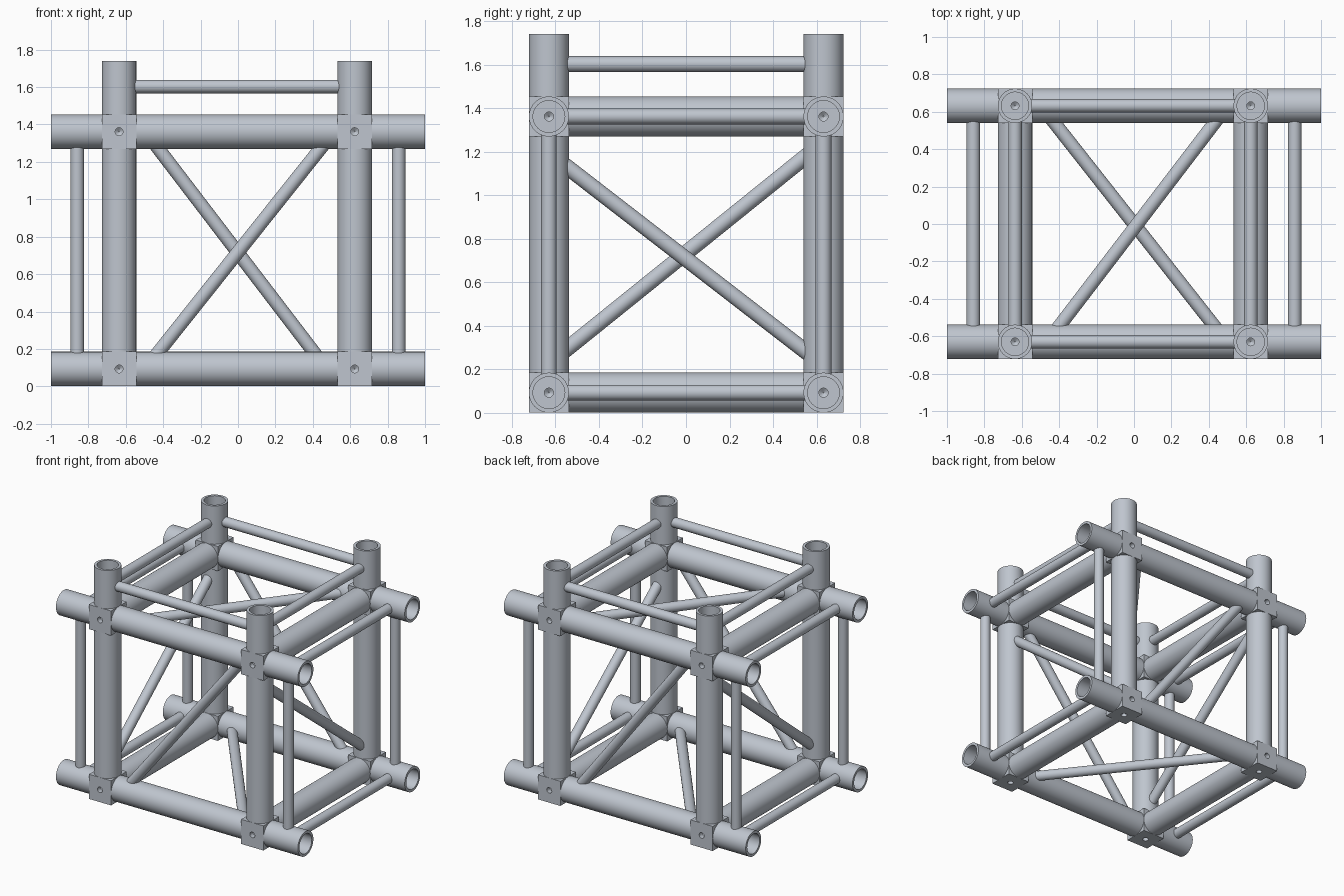
import bpy, bmesh, math
from mathutils import Vector, Matrix

if "Cube" in bpy.data.objects:
    bpy.data.objects.remove(bpy.data.objects["Cube"], do_unlink=True)

# Main dimensions
R, BORE, THIN = 0.092, 0.073, 0.036
XS = {"right": -0.636, "left": 0.624}
YS = {"front": -0.63, "back": 0.632}
ZS = {"lower": 0.093, "upper": 1.362}
TOP, END, BRACE_X, RAIL_Z = 1.74, 1.0, 0.859, 1.603
BITE = 0.08          # thin bars stop inside the tube wall

metal = bpy.data.materials.new("blue_grey_metal")
metal.use_nodes = True
metal.diffuse_color = (0.52, 0.56, 0.62, 1)
metal.node_tree.nodes["Principled BSDF"].inputs["Base Color"].default_value = metal.diffuse_color


def loft(bm, a, b, rings, caps, sides=40):
    """Turn (radius, distance) rings about the line from a towards b."""
    a, b = Vector(a), Vector(b)
    turn = (b - a).to_track_quat("Z", "Y")
    loops = []
    for r, d in rings:
        loops.append([bm.verts.new(a + turn @ Vector((
            r * math.cos(math.tau * i / sides), r * math.sin(math.tau * i / sides), d)))
            for i in range(sides)])
    for lo, hi in zip(loops, loops[1:]):
        for i in range(sides):
            j = (i + 1) % sides
            bm.faces.new((lo[i], lo[j], hi[j], hi[i]))
    if caps:
        bm.faces.new(loops[0][::-1])
        bm.faces.new(loops[-1])


def finish(name, bm):
    bmesh.ops.recalc_face_normals(bm, faces=bm.faces)
    mesh = bpy.data.meshes.new(name)
    bm.to_mesh(mesh)
    bm.free()
    return add_object(name, mesh)


def add_object(name, mesh):
    if not mesh.materials:
        mesh.materials.append(metal)
    mesh.polygons.foreach_set("use_smooth", [True] * len(mesh.polygons))
    mesh.set_sharp_from_angle(angle=math.radians(35))
    obj = bpy.data.objects.new(name, mesh)
    bpy.context.scene.collection.objects.link(obj)
    return obj


def rod(name, a, b, r=THIN):
    bm = bmesh.new()
    loft(bm, a, b, [(r, 0), (r, (Vector(b) - Vector(a)).length)], True)
    return finish(name, bm)


def pipe(name, a, b):
    length = (Vector(b) - Vector(a)).length
    bm = bmesh.new()
    loft(bm, a, b, [(R, 0), (R, length), (BORE, length), (BORE, 0)], False)
    return finish(name, bm)


def drilled_block():
    """Cube with a pointed screw hole in each face."""
    bm = bmesh.new()
    bmesh.ops.create_cube(bm, size=2 * R)
    block = finish("block_blank", bm)
    bm = bmesh.new()
    for axis in range(3):
        for s in (-1, 1):
            start = Vector((0, 0, 0))
            start[axis] = s * 0.12
            loft(bm, start, (0, 0, 0), [(0.021, 0), (0.021, 0.065), (0.002, 0.08)], True, 20)
    cutter = finish("drill_cutter", bm)
    cutter.hide_render = True
    mod = block.modifiers.new("holes", "BOOLEAN")
    mod.operation, mod.object, mod.solver = "DIFFERENCE", cutter, "EXACT"
    graph = bpy.context.evaluated_depsgraph_get()
    mesh = bpy.data.meshes.new_from_object(block.evaluated_get(graph))
    for helper in (block, cutter):
        bpy.data.objects.remove(helper, do_unlink=True)
    return mesh


# Corner blocks
block_mesh = drilled_block()
for xn, x in XS.items():
    for yn, y in YS.items():
        for zn, z in ZS.items():
            add_object(f"{zn}_{yn}_{xn}_block", block_mesh).location = (x, y, z)

xr, xl = XS["right"], XS["left"]
yf, yb = YS["front"], YS["back"]
zl, zu = ZS["lower"], ZS["upper"]

# Long cross tubes with open ends, and their upright braces
for yn, y in YS.items():
    for zn, z in ZS.items():
        rod(f"{zn}_{yn}_tube", (xr + R, y, z), (xl - R, y, z), R)
        pipe(f"{zn}_{yn}_right_tube_end", (xr - R, y, z), (-END, y, z))
        pipe(f"{zn}_{yn}_left_tube_end", (xl + R, y, z), (END, y, z))
    for xn, s in (("right", -1), ("left", 1)):
        x = s * BRACE_X
        rod(f"{yn}_{xn}_upright_brace", (x, y, zl + BITE), (x, y, zu - BITE))
    rod(f"{yn}_top_rail", (xr + BITE, y, RAIL_Z), (xl - BITE, y, RAIL_Z))

# Side tubes, their thin braces and the top rails
for xn, x in XS.items():
    for zn, z in ZS.items():
        rod(f"{zn}_{xn}_side_tube", (x, yf + R, z), (x, yb - R, z), R)
        bx = math.copysign(BRACE_X, x)
        rod(f"{zn}_{xn}_side_brace", (bx, yf + BITE, z), (bx, yb - BITE, z))
    rod(f"{xn}_top_rail", (x, yf + BITE, RAIL_Z), (x, yb - BITE, RAIL_Z))

# Columns with open tops
for xn, x in XS.items():
    for yn, y in YS.items():
        rod(f"{yn}_{xn}_column", (x, y, zl + R), (x, y, zu - R), R)
        pipe(f"{yn}_{xn}_column_top", (x, y, zu + R), (x, y, TOP))

# One diagonal per face, run into the tubes at both ends
diagonals = {
    "front": ((-0.42, yf, 0.19), (0.44, yf, 1.27)),
    "back": ((-0.425, yb, 1.27), (0.40, yb, 0.19)),
    "left": ((xl, -0.54, 1.125), (xl, 0.54, 0.29)),
    "right": ((xr, -0.54, 0.30), (xr, 0.54, 1.17)),
    "upper": ((-0.395, -0.54, zu), (0.43, 0.54, zu)),
    "lower": ((-0.425, 0.54, zl), (0.425, -0.54, zl)),
}
for name, (a, b) in diagonals.items():
    a, b = Vector(a), Vector(b)
    reach = (b - a).normalized() * 0.07
    rod(f"{name}_diagonal", a - reach, b + reach)
